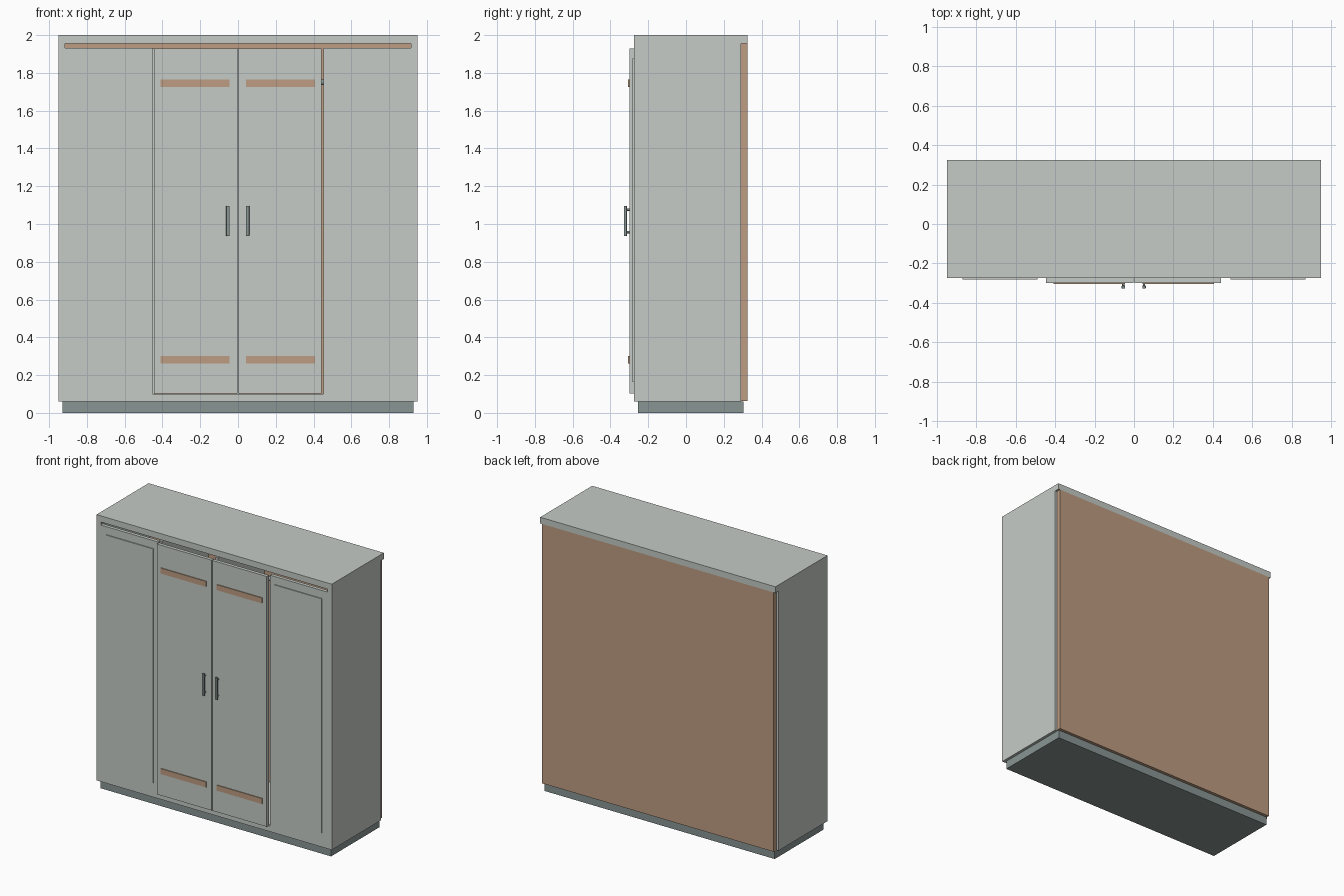
import bpy

if "Cube" in bpy.data.objects:
    bpy.data.objects.remove(bpy.data.objects["Cube"])


def material(name, rgb):
    # sRGB bytes converted to linear values
    m = bpy.data.materials.new(name)
    lin = [(c / 255 / 12.92) if c < 10 else ((c / 255 + 0.055) / 1.055) ** 2.4 for c in rgb]
    m.diffuse_color = (*lin, 1)
    m.use_nodes = True
    m.node_tree.nodes["Principled BSDF"].inputs["Base Color"].default_value = m.diffuse_color
    return m


GREY = material("pale_grey_paint", (197, 203, 198))
WOOD = material("tan_wood", (190, 158, 130))
SLATE = material("slate_grey", (137, 150, 148))


def box(name, x, y, z, mat, bevel=0):
    """Box from (min, max) ranges on each axis."""
    bpy.ops.mesh.primitive_cube_add(size=1, location=[(a + b) / 2 for a, b in (x, y, z)])
    ob = bpy.context.object
    ob.name = name
    ob.scale = [b - a for a, b in (x, y, z)]
    bpy.ops.object.transform_apply(location=False, rotation=False, scale=True)
    ob.data.materials.append(mat)
    if bevel:
        mod = ob.modifiers.new("bevel", 'BEVEL')
        mod.width = bevel
        mod.segments = 2
    return ob


def rod(name, radius, length, loc, rot, mat):
    bpy.ops.mesh.primitive_cylinder_add(vertices=16, radius=radius, depth=length,
                                        location=loc, rotation=rot)
    ob = bpy.context.object
    ob.name = name
    ob.data.materials.append(mat)
    bpy.ops.object.shade_smooth_by_angle()


FRONT, BACK = -0.275, 0.325

# Carcass: plinth, floor, top and back panel
box("plinth", (-0.93, 0.93), (-0.255, 0.305), (0, 0.06), SLATE)
box("floor_panel", (-0.915, 0.915), (FRONT, 0.29), (0.06, 0.10), GREY)
box("top_panel", (-0.95, 0.95), (FRONT, BACK), (1.955, 2.0), GREY)
box("back_panel", (-0.935, 0.935), (0.29, BACK), (0.062, 1.955), WOOD)

# Side walls and fixed front panels with a raised field
for side, s in (("left", -1), ("right", 1)):
    def span(a, b):
        return tuple(sorted((s * a, s * b)))
    box(side + "_wall", span(0.915, 0.95), (FRONT, 0.29), (0.06, 1.955), GREY)
    box(side + "_front_panel", span(0.453, 0.915), (FRONT, -0.25), (0.10, 1.933), GREY)
    box(side + "_raised_field", span(0.49, 0.87), (-0.282, FRONT), (0.163, 1.875), GREY)

# Inner dividers and hanging rail
for name, x in (("left_divider", -0.452), ("middle_divider", 0.0)):
    box(name, (x - 0.01, x + 0.01), (-0.245, 0.29), (0.10, 1.93), GREY)
rod("hanging_rail", 0.015, 1.83, (0, 0.0, 1.75), (0, 1.5708, 0), SLATE)

# Doors, each with two wooden strips and a bar handle
for side, x0, x1, s0, s1, hx in (("left", -0.446, -0.003, -0.41, -0.045, -0.054),
                                 ("right", 0.003, 0.442, 0.042, 0.407, 0.051)):
    box(side + "_door", (x0, x1), (-0.30, FRONT), (0.103, 1.93), GREY)
    for pos, z in (("lower", 0.282), ("upper", 1.746)):
        box(f"{side}_{pos}_strip", (s0, s1), (-0.306, -0.30), (z - 0.02, z + 0.02), WOOD)
    box(side + "_handle_bar", (hx - 0.009, hx + 0.009), (-0.328, -0.313),
        (0.936, 1.096), SLATE, 0.003)
    for pos, z in (("lower", 0.957), ("upper", 1.076)):
        rod(f"{side}_{pos}_handle_post", 0.006, 0.018, (hx, -0.307, z), (1.5708, 0, 0), SLATE)
